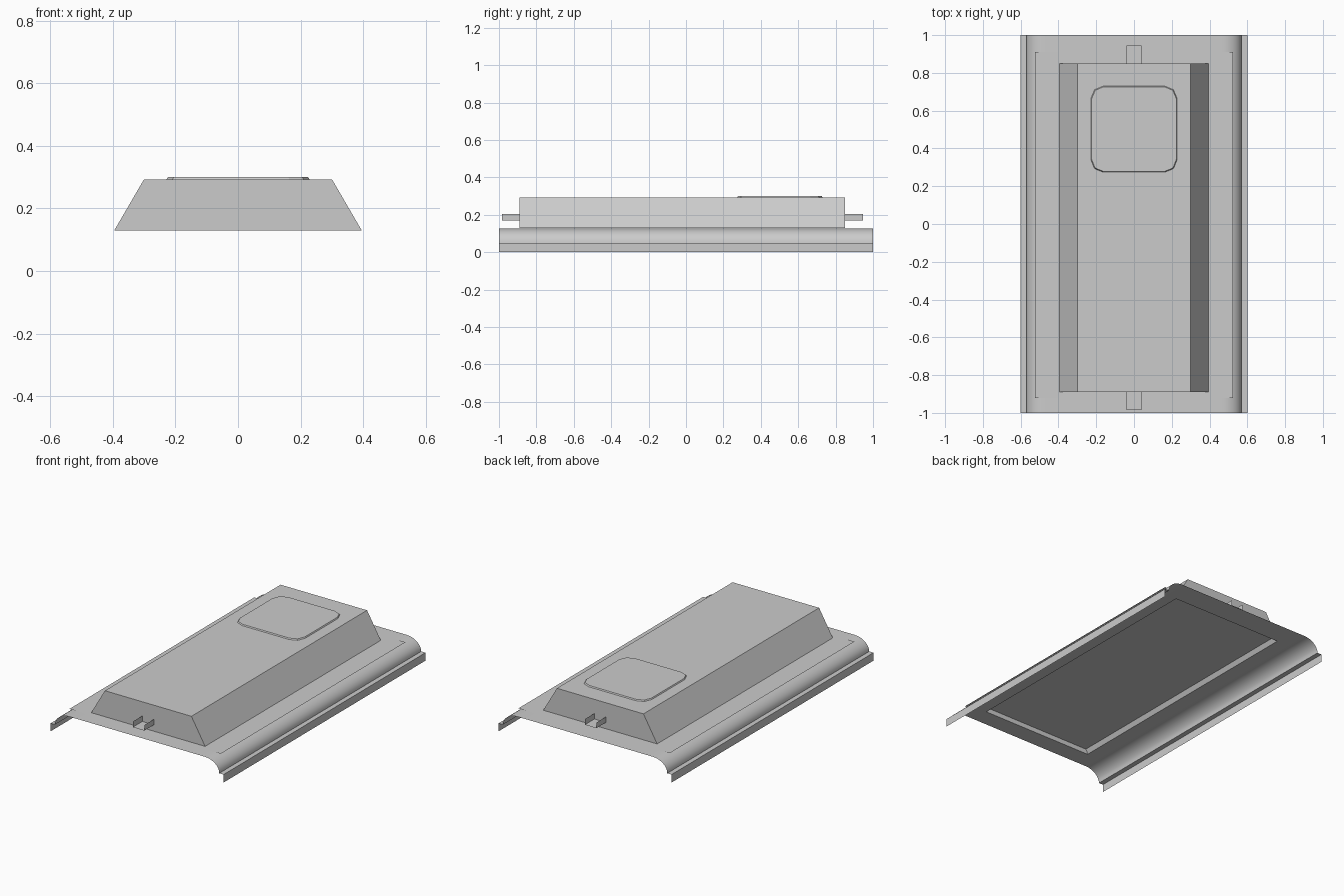
import bpy
import bmesh
from math import sin, cos, pi, radians

if "Cube" in bpy.data.objects:
    bpy.data.objects.remove(bpy.data.objects["Cube"])

grey = bpy.data.materials.new("light_grey")
grey.use_nodes = True
COLOUR = (0.6, 0.6, 0.6, 1)
grey.diffuse_color = COLOUR
grey.node_tree.nodes["Principled BSDF"].inputs["Base Color"].default_value = COLOUR


def finish(name, bm):
    mesh = bpy.data.meshes.new(name)
    bm.to_mesh(mesh)
    bm.free()
    mesh.materials.append(grey)
    ob = bpy.data.objects.new(name, mesh)
    bpy.context.collection.objects.link(ob)
    return ob


def sheet(name, profile, stations, hole=None):
    """Sweep an x-z profile along y as a thin sheet, leaving out a centre hole."""
    bm = bmesh.new()
    rows = [[bm.verts.new((x, y, z)) for x, z in profile] for y in stations]
    for j in range(len(rows) - 1):
        for i in range(len(profile) - 1):
            mid_x = abs(profile[i][0] + profile[i + 1][0]) / 2
            mid_y = abs(stations[j] + stations[j + 1]) / 2
            if hole and mid_x < hole and mid_y < hole:
                continue
            bm.faces.new((rows[j][i], rows[j][i + 1], rows[j + 1][i + 1], rows[j + 1][i]))
    return finish(name, bm)


def prism(name, lower, upper, z0, z1, floor=True):
    """Join two matching outlines into a capped solid."""
    bm = bmesh.new()
    a = [bm.verts.new((x, y, z0)) for x, y in lower]
    b = [bm.verts.new((x, y, z1)) for x, y in upper]
    n = len(a)
    for i in range(n):
        k = (i + 1) % n
        bm.faces.new((a[i], a[k], b[k], b[i]))
    bm.faces.new(b)
    if floor:
        bm.faces.new(a[::-1])
    return finish(name, bm)


def rect(w, y0, y1):
    return [(-w, y0), (w, y0), (w, y1), (-w, y1)]


FRONT, BACK, BASE = -0.89, 0.85, 0.39
DECK = 0.13

# Curved base shell with outer ledges and hanging flanges
steps = 8
curve = [(0.47 + 0.1 * sin(t * pi / 2 / steps), 0.05 + 0.077 * cos(t * pi / 2 / steps))
         for t in range(steps + 1)]
right = [(BASE, 0.127)] + curve + [(0.6, 0.05), (0.6, 0)]
left = [(-x, z) for x, z in reversed(right)]
shell = sheet("base_shell", left + right, [-1, FRONT, BACK, 1], hole=BASE)
bpy.ops.object.select_all(action='DESELECT')
shell.select_set(True)
bpy.context.view_layer.objects.active = shell
bpy.ops.object.shade_smooth_by_angle(angle=radians(35))

# Flat frame lying on the shell around the raised housing
frame_profile = [(x, DECK) for x in (-0.525, -BASE, BASE, 0.525)]
sheet("deck_frame", frame_profile, [-0.92, FRONT, BACK, 0.91], hole=BASE)

# Raised housing with sloped long sides and a recessed underside
prism("raised_housing", rect(0.395, FRONT, BACK), rect(0.3, FRONT, BACK),
      DECK, 0.293, floor=False)
sheet("underside_panel", [(0.377, 0.16), (-0.377, 0.16)], [FRONT, BACK])

# Open channel tabs at both ends
channel = [(-0.04, 0.205), (-0.04, 0.17), (0.04, 0.17), (0.04, 0.205)]
sheet("front_tab", channel, [-0.985, FRONT])
sheet("back_tab", channel, [BACK, 0.945])


# Rounded hatch on the housing top
def rounded(half, radius, cy):
    pts = []
    for q, (sx, sy) in enumerate([(1, 1), (-1, 1), (-1, -1), (1, -1)]):
        for s in range(3):
            a = (q + s / 2) * pi / 2
            pts.append((sx * (half - radius) + radius * cos(a),
                        cy + sy * (half - radius) + radius * sin(a)))
    return pts


prism("roof_hatch", rounded(0.228, 0.065, 0.502), rounded(0.224, 0.063, 0.502),
      0.293, 0.3)
